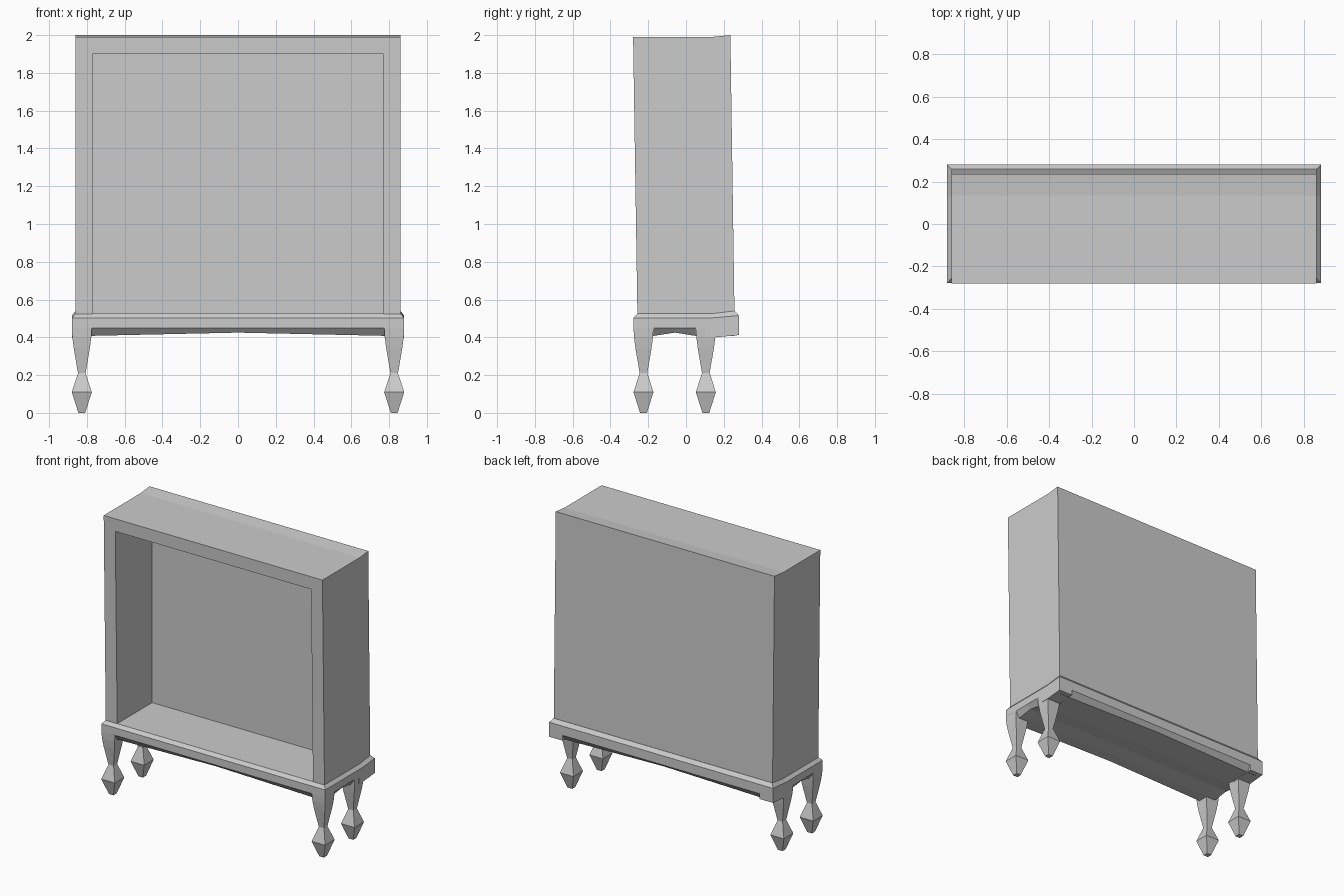
import bpy, bmesh

if "Cube" in bpy.data.objects:
    bpy.data.objects.remove(bpy.data.objects["Cube"], do_unlink=True)

grey = bpy.data.materials.new("plain grey")
grey.use_nodes = True
grey.diffuse_color = (0.6, 0.6, 0.6, 1)
grey.node_tree.nodes["Principled BSDF"].inputs["Base Color"].default_value = (0.6, 0.6, 0.6, 1)


def make(name, bm):
    bmesh.ops.recalc_face_normals(bm, faces=bm.faces)
    mesh = bpy.data.meshes.new(name)
    bm.to_mesh(mesh)
    bm.free()
    mesh.materials.append(grey)
    obj = bpy.data.objects.new(name, mesh)
    bpy.context.collection.objects.link(obj)
    return obj


def prism(name, profile, x0, x1):
    """Extrude a (y, z) profile along x."""
    bm = bmesh.new()
    a, b = [[bm.verts.new((x, y, z)) for y, z in profile] for x in (x0, x1)]
    bm.faces.new(a)
    bm.faces.new(b)
    n = len(profile)
    for i in range(n):
        j = (i + 1) % n
        bm.faces.new((a[i], a[j], b[j], b[i]))
    return make(name, bm)


def loft(bm, loops):
    """Skin equal-sized closed loops of points."""
    rings = [[bm.verts.new(p) for p in loop] for loop in loops]
    n = len(rings[0])
    for lo, hi in zip(rings, rings[1:]):
        for i in range(n):
            j = (i + 1) % n
            bm.faces.new((lo[i], lo[j], hi[j], hi[i]))
    return rings


# Cabinet: leaning shell with an open-fronted recess
cabinet = prism("cabinet", [(-0.257, 0.51), (-0.28, 1.99), (0.135, 1.99),
                            (0.235, 2.0), (0.257, 0.51)], -0.86, 0.86)
cutter = prism("recess_cutter", [(-0.5, 0.4), (-0.5, 1.9), (0.135, 1.9), (0.135, 0.4)],
               -0.77, 0.77)
cutter.hide_render = True
cut = cabinet.modifiers.new("recess", "BOOLEAN")
cut.operation = "DIFFERENCE"
cut.solver = "EXACT"
cut.object = cutter
bpy.context.view_layer.update()
carved = bpy.data.meshes.new_from_object(cabinet.evaluated_get(bpy.context.evaluated_depsgraph_get()))
cabinet.modifiers.clear()
cabinet.data = carved
bpy.data.objects.remove(cutter, do_unlink=True)


# Base: moulded slab with a chamfered top, raised a little at the back
def outline(x, front, back, z, z_back):
    return [(-x, front, z), (x, front, z), (x, 0.135, z),
            (x, back, z_back), (-x, back, z_back), (-x, 0.135, z)]


bm = bmesh.new()
rings = loft(bm, [outline(0.88, -0.278, 0.28, 0.45, 0.45),
                  outline(0.88, -0.278, 0.28, 0.503, 0.515),
                  outline(0.86, -0.257, 0.258, 0.525, 0.54)])
top = rings[-1]
bm.faces.new((top[0], top[1], top[2], top[5]))
bm.faces.new((top[5], top[2], top[3], top[4]))
make("base_moulding", bm)

# Apron: sloped, gently arched underside
xs = (-0.88, -0.85, -0.775, 0, 0.775, 0.85, 0.88)
ys = (-0.278, -0.248, -0.17, -0.06, 0.05, 0.25, 0.28)
bm = bmesh.new()
grid = []
for i, x in enumerate(xs):
    row = []
    for j, y in enumerate(ys):
        edge = i in (0, 6) or j in (0, 6)
        z = 0.45 if edge else 0.425 if 3 in (i, j) else 0.408
        row.append(bm.verts.new((x, y, z)))
    grid.append(row)
for i in range(6):
    for j in range(6):
        bm.faces.new((grid[i][j], grid[i][j + 1], grid[i + 1][j + 1], grid[i + 1][j]))
apron = make("apron", bm)
if sum(f.normal.z for f in apron.data.polygons) > 0:
    apron.data.flip_normals()

# Legs: square turned shape, with half width at each height
LEG = [(0, 0.018), (0.11, 0.053), (0.21, 0.02), (0.28, 0.032),
       (0.345, 0.043), (0.4, 0.05), (0.452, 0.053)]
for side, sx in (("left", 1), ("right", -1)):
    for end, cy in (("front", -0.225), ("back", 0.105)):
        bm = bmesh.new()
        cx = 0.827 * sx
        rings = loft(bm, [[(cx + h * u, cy + h * v, z) for u, v in
                           ((-1, -1), (1, -1), (1, 1), (-1, 1))] for z, h in LEG])
        bm.faces.new(rings[0])
        bm.faces.new(rings[-1])
        make(f"{end}_{side}_leg", bm)
    # Back corner bracket carrying the overhang behind the leg
    prism(f"back_{side}_bracket", [(0.1, 0.4), (0.155, 0.4), (0.28, 0.412),
                                   (0.28, 0.452), (0.1, 0.452)], 0.775 * sx, 0.88 * sx)
